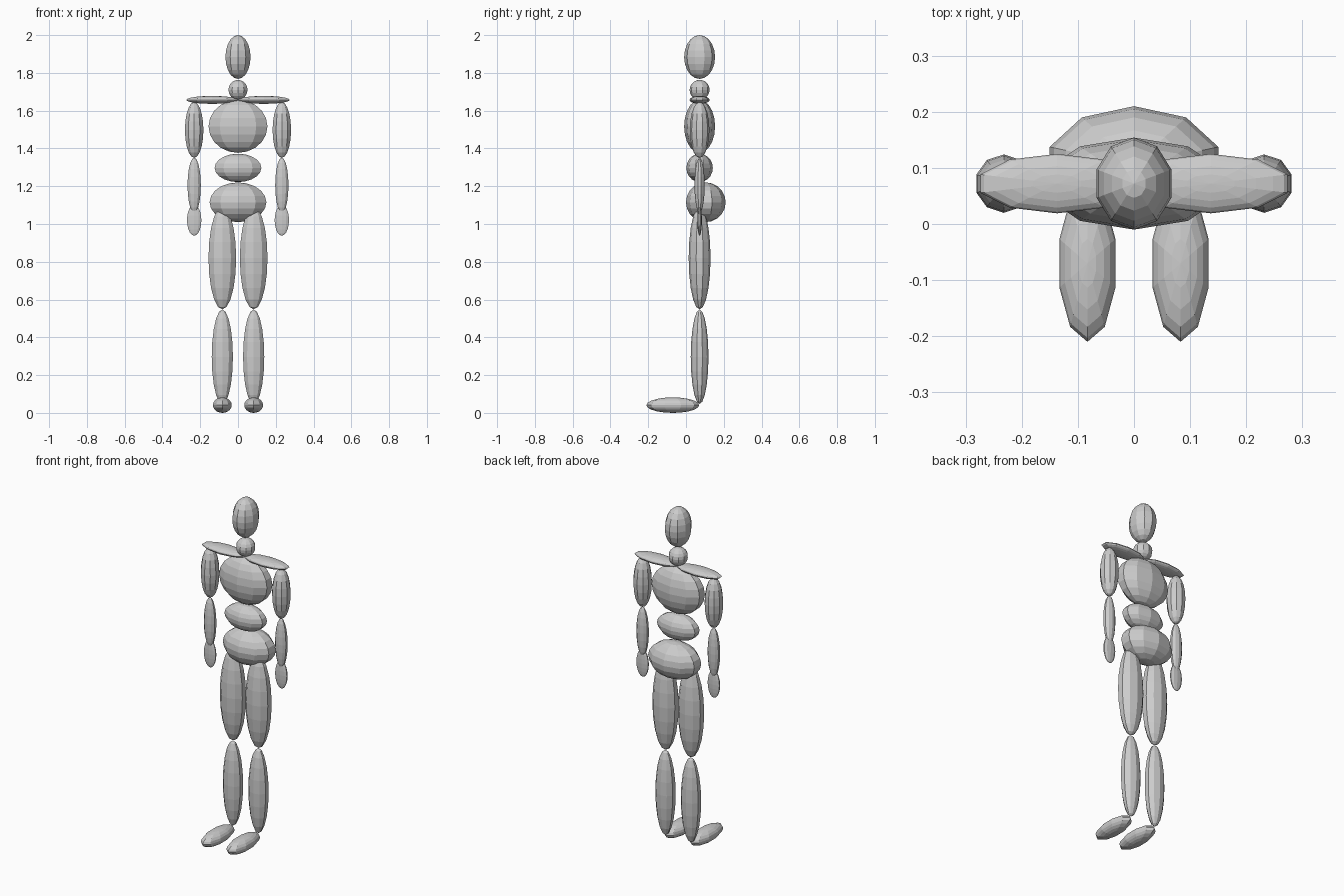
import bpy
import bmesh
from mathutils import Matrix, Vector

cube = bpy.data.objects.get("Cube")
if cube:
    bpy.data.objects.remove(cube)

GREY = (0.6, 0.6, 0.6, 1.0)
grey = bpy.data.materials.new("plain grey")
grey.use_nodes = True
grey.diffuse_color = GREY
grey.node_tree.nodes["Principled BSDF"].inputs["Base Color"].default_value = GREY


def ellipsoid(name, centre, radii):
    """Flat-shaded, ten-sided ball stretched to the given radii."""
    bm = bmesh.new()
    matrix = Matrix.Translation(centre) @ Matrix.Diagonal(Vector(radii)).to_4x4()
    bmesh.ops.create_uvsphere(bm, u_segments=10, v_segments=10, radius=1, matrix=matrix)
    mesh = bpy.data.meshes.new(name)
    bm.to_mesh(mesh)
    bm.free()
    mesh.materials.append(grey)
    bpy.context.collection.objects.link(bpy.data.objects.new(name, mesh))


def pair(name, centre, radii):
    """The same part on the model's left (+x) and right (-x)."""
    x, y, z = centre
    ellipsoid("left_" + name, (x, y, z), radii)
    ellipsoid("right_" + name, (-x, y, z), radii)


BODY_Y = 0.072  # depth of the spine and limbs

# Head and trunk
ellipsoid("head", (0, BODY_Y, 1.884), (0.07, 0.082, 0.116))
ellipsoid("neck", (0, BODY_Y, 1.71), (0.053, 0.053, 0.053))
ellipsoid("chest", (0, BODY_Y, 1.517), (0.164, 0.082, 0.14))
ellipsoid("belly", (0, BODY_Y, 1.297), (0.13, 0.07, 0.075))
ellipsoid("pelvis", (0, 0.105, 1.115), (0.158, 0.105, 0.105))

# Shoulders and arms
pair("shoulder", (0.137, BODY_Y, 1.657), (0.144, 0.053, 0.021))
pair("upper_arm", (0.232, BODY_Y, 1.498), (0.0515, 0.052, 0.148))
pair("forearm", (0.232, BODY_Y, 1.205), (0.037, 0.027, 0.146))
pair("hand", (0.232, BODY_Y, 1.02), (0.04, 0.012, 0.082))

# Legs and feet
pair("thigh", (0.083, BODY_Y, 0.82), (0.077, 0.058, 0.272))
pair("shin", (0.083, BODY_Y, 0.297), (0.059, 0.047, 0.25))
pair("foot", (0.083, -0.07, 0.041), (0.0525, 0.14, 0.041))
